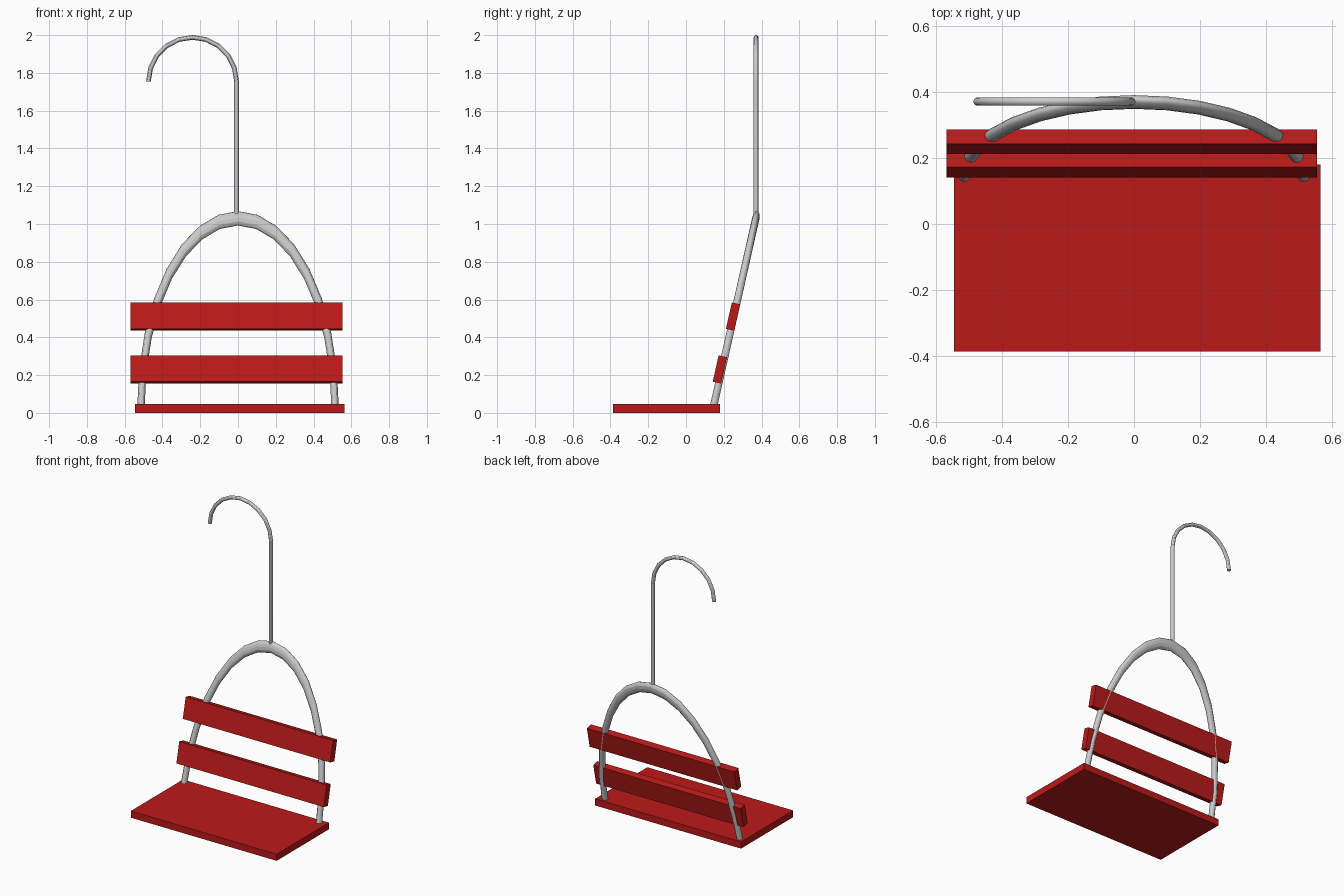
import bpy, bmesh
from math import sin, cos, pi, atan
from mathutils import Vector

if "Cube" in bpy.data.objects:
    bpy.data.objects.remove(bpy.data.objects["Cube"])

TILT = atan(0.2245)  # backward lean of the backrest

red = bpy.data.materials.new("red_paint")
red.diffuse_color = (0.5, 0.01, 0.01, 1)
red.use_nodes = True
red.node_tree.nodes["Principled BSDF"].inputs["Base Color"].default_value = red.diffuse_color


def board(name, size, loc, tilt=0):
    bpy.ops.mesh.primitive_cube_add(size=1, location=loc)
    ob = bpy.context.object
    ob.name = name
    ob.scale = size
    ob.rotation_euler.x = -tilt
    ob.data.materials.append(red)
    return ob


def tube(name, path, radius, sides=12):
    """Sweep a round section along (x, z) points in the y = 0 plane."""
    pts = [Vector((x, 0, z)) for x, z in path]
    bm = bmesh.new()
    rings = []
    for i, p in enumerate(pts):
        t = (pts[min(i + 1, len(pts) - 1)] - pts[max(i - 1, 0)]).normalized()
        if i in (0, len(pts) - 1):
            t = Vector((0, 0, 1 if t.z > 0 else -1))  # square vertical ends
        n = Vector((-t.z, 0, t.x))
        rings.append([bm.verts.new(p + radius * (n * cos(2 * pi * k / sides)
                      + Vector((0, 1, 0)) * sin(2 * pi * k / sides)))
                      for k in range(sides)])
    for a, b in zip(rings, rings[1:]):
        for k in range(sides):
            j = (k + 1) % sides
            bm.faces.new((a[k], a[j], b[j], b[k]))
    bm.faces.new(rings[0])
    bm.faces.new(rings[-1])
    bmesh.ops.recalc_face_normals(bm, faces=bm.faces)
    me = bpy.data.meshes.new(name)
    bm.to_mesh(me)
    bm.free()
    ob = bpy.data.objects.new(name, me)
    bpy.context.collection.objects.link(ob)
    bpy.ops.object.select_all(action='DESELECT')
    ob.select_set(True)
    bpy.context.view_layer.objects.active = ob
    bpy.ops.object.shade_smooth_by_angle(angle=pi / 6)
    return ob


# Seat and two leaning back slats
board("seat", (1.11, 0.567, 0.046), (0.01, -0.103, 0.023))
board("lower_back_slat", (1.122, 0.045, 0.143), (-0.007, 0.179, 0.23), TILT)
board("upper_back_slat", (1.122, 0.045, 0.143), (-0.007, 0.249, 0.51), TILT)

# Arch: half ring stretched upwards, thicker at the crown
R = 0.514
arch = tube("back_arch", [(R * cos(pi * i / 16), R * sin(pi * i / 16))
                          for i in range(17)], 0.0195)
arch.location = (0, 0.145, 0.03)
arch.scale = (1, 1, 1.025 / R)
arch.rotation_euler.x = -TILT

# Hanger: straight rod curling over into a hook
r = 0.233
hook = tube("hanging_hook", [(-0.008, 1.04)] +
            [(-0.008 - r + r * cos(pi * i / 10), 1.755 + r * sin(pi * i / 10))
             for i in range(11)], 0.0125)
hook.location.y = 0.371
